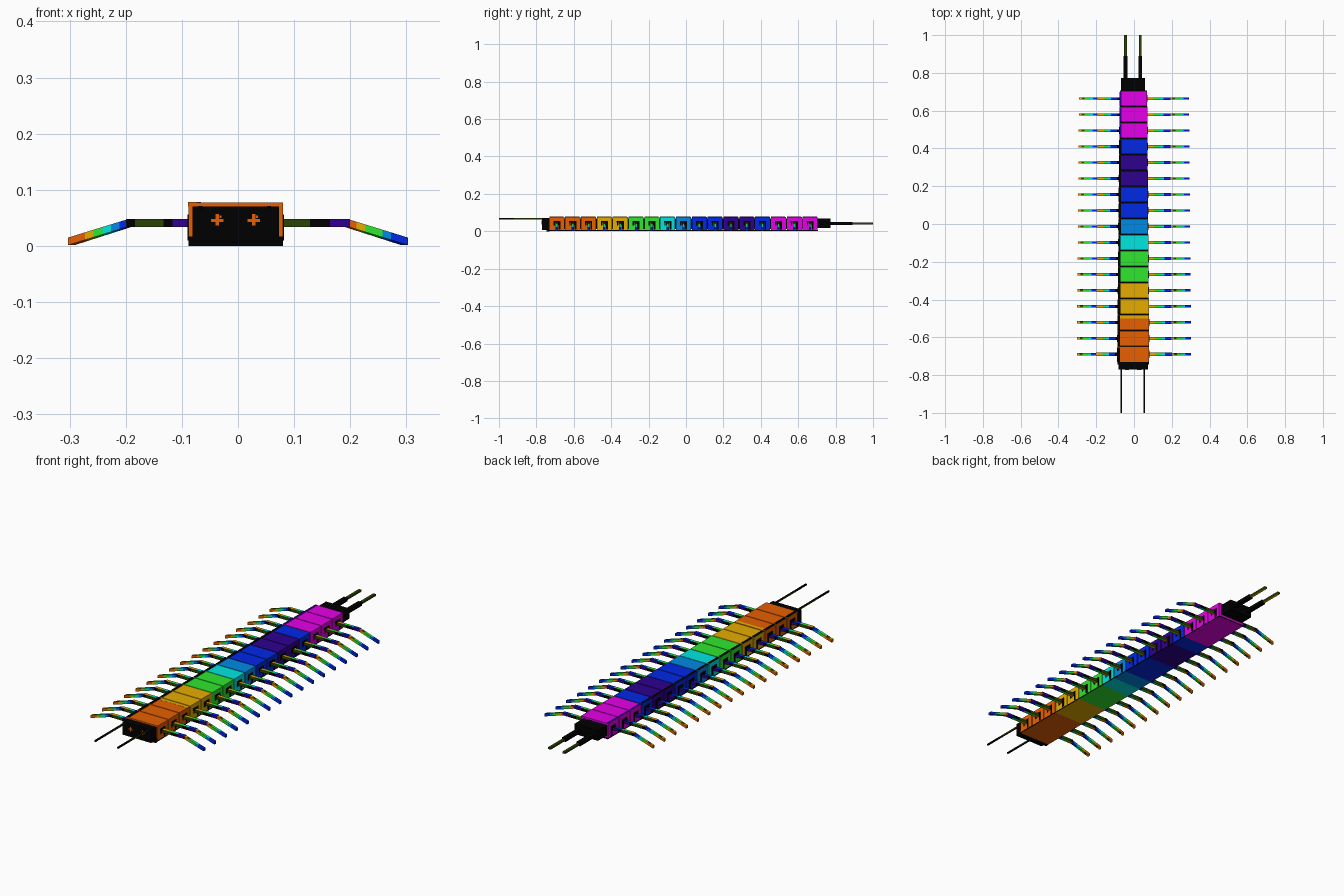
import bpy, bmesh
from mathutils import Vector

cube = bpy.data.objects.get("Cube")
if cube:
    bpy.data.objects.remove(cube, do_unlink=True)


def linear(c):
    c /= 255
    return c / 12.92 if c <= 0.04045 else ((c + 0.055) / 1.055) ** 2.4


COLOURS = {
    "black": (0, 0, 0), "moss": (42, 68, 4), "orange": (230, 96, 0),
    "gold": (230, 172, 0), "green": (46, 232, 46), "cyan": (0, 230, 224),
    "sky": (0, 138, 230), "blue": (0, 40, 232), "indigo": (46, 0, 144),
    "magenta": (230, 0, 232),
}
NAMES = list(COLOURS)
MATS = []
for name, rgb in COLOURS.items():
    m = bpy.data.materials.new(name)
    col = [linear(c) for c in rgb] + [1]
    m.use_nodes = True
    m.diffuse_color = col
    bsdf = m.node_tree.nodes["Principled BSDF"]
    bsdf.inputs["Base Color"].default_value = col
    bsdf.inputs["Roughness"].default_value = 1
    bsdf.inputs["Specular IOR Level"].default_value = 0
    MATS.append(m)


def finish(name, bm):
    me = bpy.data.meshes.new(name)
    bmesh.ops.recalc_face_normals(bm, faces=bm.faces)
    bm.to_mesh(me)
    bm.free()
    for m in MATS:
        me.materials.append(m)
    ob = bpy.data.objects.new(name, me)
    bpy.context.collection.objects.link(ob)
    return ob


def box(name, lo, hi, colour, **faces):
    """Box between two corners; faces may recolour top, bottom, side."""
    bm = bmesh.new()
    bmesh.ops.create_cube(bm, size=1)
    lo, hi = Vector(lo), Vector(hi)
    for v in bm.verts:
        v.co = (lo + hi) / 2 + v.co * (hi - lo)
    bm.normal_update()
    for f in bm.faces:
        c = colour
        if f.normal.z > 0.5:
            c = faces.get("top", colour)
        elif f.normal.z < -0.5:
            c = faces.get("bottom", colour)
        elif abs(f.normal.x) > 0.5:
            c = faces.get("side", colour)
        f.material_index = NAMES.index(c)
    return finish(name, bm)


def banded_bar(name, a, b, wy, wz, upright, flat):
    """Square bar from a to b; upright and flat list its bands by face direction."""
    a, b = Vector(a), Vector(b)
    n = len(flat)
    bm = bmesh.new()
    rings = []
    for i in range(n + 1):
        p = a.lerp(b, i / n)
        rings.append([bm.verts.new(p + Vector((0, sy * wy / 2, sz * wz / 2)))
                      for sy, sz in ((-1, -1), (1, -1), (1, 1), (-1, 1))])
    for i in range(n):
        for k in range(4):
            j = (k + 1) % 4
            f = bm.faces.new((rings[i][k], rings[i][j], rings[i + 1][j], rings[i + 1][k]))
            f.material_index = NAMES.index((upright if k % 2 else flat)[i])
    for ring, c in ((rings[0], upright[0]), (rings[-1], upright[-1])):
        bm.faces.new(ring).material_index = NAMES.index(c)
    return finish(name, bm)


# Leg bands from right to left, for each side of the body
LOWER_TOP = ["gold", "moss", "green", "green", "cyan", "blue", "blue"]
UPPER_TOP = {1: ["gold", "gold", "green", "green", "cyan", "blue", "blue"],
             -1: ["gold", "gold", "green", "cyan", "blue", "blue", "black"]}
UPPER_SIDE = {1: ["moss", "moss", "moss", "black", "black", "indigo", "indigo"],
              -1: ["black", "moss", "moss", "moss", "black", "indigo", "indigo"]}
LOWER_SIDE = {1: ["orange", "gold", "green", "green", "sky", "blue", "blue"],
              -1: ["orange", "orange", "gold", "green", "cyan", "sky", "blue"]}

SEGMENTS = (["orange"] * 3 + ["gold"] * 2 + ["green"] * 2 + ["cyan", "sky"]
            + ["blue"] * 2 + ["indigo"] * 2 + ["blue"] + ["magenta"] * 3)
PITCH = 0.0846
HALF = 0.0402

# Body segments with belly plates, edge strips, sockets and legs
for i, colour in enumerate(SEGMENTS):
    t = i / (len(SEGMENTS) - 1)
    y = -0.69 + i * PITCH
    left, right = 0.08 - 0.01 * t, -0.088 + 0.013 * t
    box("body_segment", (right, y - HALF, 0.007), (left, y + HALF, 0.077), colour)
    box("belly_plate", (right, y - PITCH / 2, 0.002), (left, y + PITCH / 2, 0.007),
        "black", bottom=colour)
    box("edge_strip", (right - 0.001, y - HALF, 0.07),
        (right + 0.014 - 0.005 * t, y + HALF * 0.9, 0.0785),
        colour, top="indigo" if t > 0.85 else "black")
    for s, edge in ((1, left), (-1, right)):
        # socket frame: short front post, long rear post and a lintel
        out = edge + s * 0.002
        box("socket_front_post", (edge, y - 0.018, 0.03), (out, y - 0.011, 0.054), "black")
        box("socket_rear_post", (edge, y + 0.009, 0.01), (out, y + 0.019, 0.054), "black")
        box("socket_lintel", (edge, y - 0.019, 0.048), (out, y + 0.019, 0.056), "black")

        knee = s * (0.2 - 0.008 * t)
        foot = s * (0.303 - 0.012 * t)
        upper = sorted([(edge - s * 0.005, y, 0.041), (knee, y, 0.041)])
        lower = sorted([(knee - s * 0.004, y, 0.041), (foot, y, 0.008)])
        wide = 0.017 - 0.003 * t
        banded_bar("upper_leg", *upper, wide, 0.014, UPPER_SIDE[s], UPPER_TOP[s])
        banded_bar("lower_leg", *lower, wide * 0.8, 0.0135, LOWER_SIDE[s], LOWER_TOP)

# Gold band on the rear of the third segment
box("gold_band", (-0.073, -0.5, 0.076), (0.078, -0.482, 0.0775), "gold")

# Dark core seen in the gaps
box("body_core", (-0.07, -0.72, 0.012), (0.064, 0.70, 0.068), "black")

# Head
box("head", (-0.081, -0.77, 0.008), (0.073, -0.725, 0.07), "black")
box("jaw", (-0.088, -0.745, 0.0), (0.08, -0.7305, 0.017), "black")
for x in (-0.037, 0.028):
    box("eye_upright", (x - 0.003, -0.772, 0.036), (x + 0.003, -0.769, 0.057), "orange")
    box("eye_bar", (x - 0.011, -0.772, 0.043), (x + 0.011, -0.769, 0.048), "orange")
    box("eye_spot", (x + 0.004, -0.772, 0.05), (x + 0.008, -0.769, 0.054), "orange")

# Antennae, with gold flanks near the head
for x in (-0.067, 0.055):
    box("antenna_tip", (x - 0.0035, -1.0, 0.064), (x + 0.0035, -0.92, 0.071), "black")
    box("antenna_base", (x - 0.0035, -0.92, 0.064), (x + 0.0035, -0.765, 0.071), "black",
        side="moss")

# Tail block and two-part tail rods
box("tail_block", (-0.068, 0.695, 0.018), (0.057, 0.772, 0.068), "black")
for x in (-0.045, 0.033):
    box("tail_rod", (x - 0.01, 0.765, 0.033), (x + 0.01, 0.89, 0.05), "black")
    box("tail_tip", (x - 0.007, 0.885, 0.037), (x + 0.007, 1.0, 0.046), "moss", bottom="gold")
